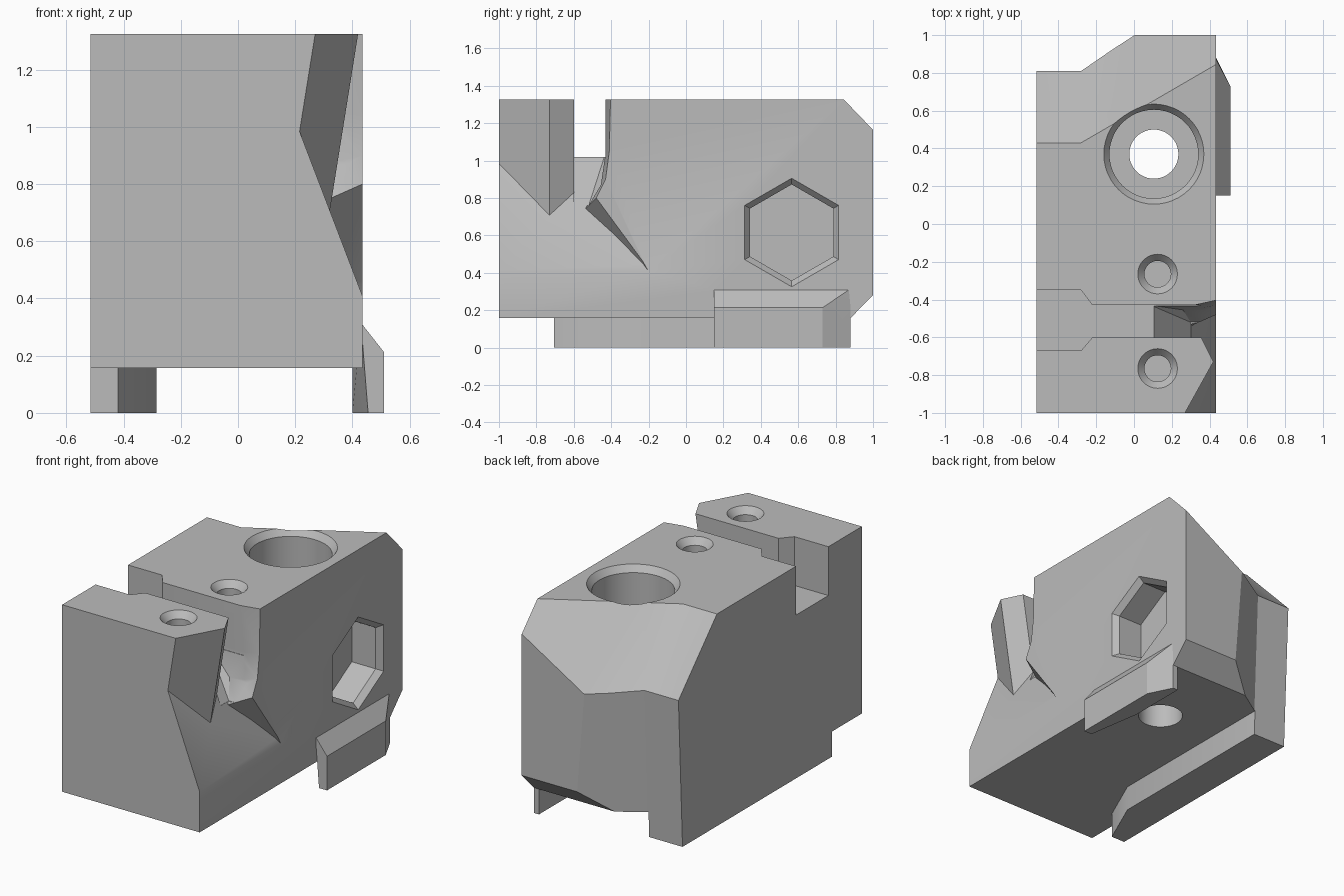
import bpy, bmesh
from math import cos, sin, tau, radians

cube = bpy.data.objects.get("Cube")
if cube:
    bpy.data.objects.remove(cube, do_unlink=True)

grey = bpy.data.materials.new("machined grey")
grey.use_nodes = True
colour = (0.5, 0.5, 0.5, 1)
grey.diffuse_color = colour
grey.node_tree.nodes["Principled BSDF"].inputs["Base Color"].default_value = colour


def finish(name, bm):
    bmesh.ops.recalc_face_normals(bm, faces=bm.faces)
    mesh = bpy.data.meshes.new(name)
    bm.to_mesh(mesh)
    bm.free()
    mesh.materials.append(grey)
    obj = bpy.data.objects.new(name, mesh)
    bpy.context.collection.objects.link(obj)
    return obj


def loft(name, rings):
    """Closed solid through rings that have equal point counts."""
    bm = bmesh.new()
    loops = [[bm.verts.new(p) for p in ring] for ring in rings]
    for a, b in zip(loops, loops[1:]):
        for i in range(len(a)):
            j = (i + 1) % len(a)
            bm.faces.new((a[i], a[j], b[j], b[i]))
    bm.faces.new(loops[0])
    bm.faces.new(loops[-1])
    return finish(name, bm)


def hull(name, points):
    bm = bmesh.new()
    for p in points:
        bm.verts.new(p)
    out = bmesh.ops.convex_hull(bm, input=bm.verts)
    loose = {g for g in out["geom_interior"] + out["geom_unused"]
             if isinstance(g, bmesh.types.BMVert)}
    bmesh.ops.delete(bm, geom=list(loose), context='VERTS')
    bmesh.ops.dissolve_limit(bm, angle_limit=0.01, verts=bm.verts, edges=bm.edges)
    return finish(name, bm)


def at_z(plan, z):
    return [(x, y, z) for x, y in plan]


def at_x(section, x):
    return [(x, y, z) for y, z in section]


def combine(target, tool, mode='DIFFERENCE'):
    mod = target.modifiers.new(mode.lower(), 'BOOLEAN')
    mod.operation, mod.solver, mod.object = mode, 'EXACT', tool
    bpy.ops.object.select_all(action='DESELECT')
    bpy.context.view_layer.objects.active = target
    target.select_set(True)
    bpy.ops.object.modifier_apply(modifier=mod.name)
    bpy.data.objects.remove(tool, do_unlink=True)


def bore(name, x, y, profile, n=48):
    return loft(name, [[(x + r * cos(tau * i / n), y + r * sin(tau * i / n), z)
                        for i in range(n)] for r, z in profile])


TOP = 1.325


# Main block with drafted rear faces
def block_plan(back, corner):
    return [(-0.515, -1), (0.435, -1), (0.435, 1), (corner, 1), (-0.28, back), (-0.515, back)]


body = loft("clamp_body", [at_z(block_plan(0.77, 0.075), 0),
                           at_z(block_plan(0.827, -0.03), TOP)])

# Underside step, leaving a long foot along one side
under = [(-0.7, -1.2), (0.7, -1.2), (0.7, 1.2), (-0.285, 1.2),
         (-0.285, -0.4), (-0.42, -0.705), (-0.7, -0.705)]
combine(body, loft("underside_cut", [at_z(under, -0.1), at_z(under, 0.157)]))

# Rear top slopes: a straight one and an angled one sharing a crease
slope = [(-0.28, 0.43, TOP), (-0.28, 1.2, 0.524), (-0.7, 0.43, TOP), (-0.7, 1.2, 0.524),
         (0.635, 0.961, TOP), (0.635, 1.731, 0.524)]
combine(body, hull("rear_slope_cut", slope + [(x, y, z + 0.9) for x, y, z in slope]))

# Rear lower chamfer
chamfer = [(0.84, 0.117), (1.08, 0.362), (1.08, 0.117)]
combine(body, loft("rear_chamfer_cut", [at_x(chamfer, -0.7), at_x(chamfer, 0.7)]))

# Side relief: sloping face stopped by a diagonal wall, around the front jaw
outer = [(-1.2, 0.3), (-0.14, 0.3), (-0.23, 0.46), (-0.48, 0.8),
         (-0.43, 0.9), (-0.41, 1.05), (-0.4, 1.5), (-1.2, 1.5)]
inner = [(-1.2, 0.3), (-0.2, 0.3), (-0.3, 0.44), (-0.54, 0.74),
         (-0.47, 0.87), (-0.44, 1.02), (-0.43, 1.5), (-1.2, 1.5)]
relief = loft("relief_cut", [at_x(inner, 0.0), at_x(inner, 0.3),
                             at_x(outer, 0.435), at_x(outer, 0.6)])
ramp = [(0.477, 0.3), (0.018, 1.5), (0.018, 1.6), (0.7, 1.6), (0.7, 0.3)]
combine(relief, loft("ramp_side", [[(x, y, z) for x, z in ramp] for y in (-1.4, 0.2)]),
        'INTERSECT')


def jaw_plan(z):
    s = 0.16 * (z - TOP)
    return [(-0.3, -1.3, z), (0.103 + s, -1.3, z), (0.42 + s, -0.73, z),
            (0.355 + s, -0.6, z), (-0.3, -0.6, z)]


combine(relief, loft("front_jaw", [jaw_plan(0.2), jaw_plan(1.7)]))
combine(body, relief)

# Cross slot with a widened mouth, and its drop towards the ramp
slot = [(-0.7, -0.35), (-0.28, -0.35), (-0.22, -0.43), (0.6, -0.43),
        (0.6, -0.6), (-0.22, -0.6), (-0.28, -0.67), (-0.7, -0.67)]
combine(body, loft("slot_cut", [at_z(slot, 1.02), at_z(slot, 1.6)]))
drop = []
for x, z, wall in ((0.09, 1.04, -0.43), (0.26, 0.87, -0.455), (0.3, 0.76, -0.52)):
    drop += [(x, -0.6, z), (x, wall, z), (0.5, -0.6, z), (0.5, wall, z)]
combine(body, hull("slot_drop_cut", drop))

# Large stepped bore and two small countersunk holes
combine(body, bore("main_bore_cut", 0.105, 0.37,
                   [(0.13, -0.1), (0.13, 0.93), (0.235, 0.93), (0.235, TOP - 0.04),
                    (0.265, TOP), (0.265, 1.5)]))
for y in (-0.265, -0.765):
    combine(body, bore("screw_hole_cut", 0.125, y,
                       [(0.07, 0.95), (0.07, TOP - 0.04), (0.105, TOP), (0.105, 1.5)], 32))

# Hexagonal pocket in the side
hexagon = [[(x, 0.565 + r * sin(tau * i / 6), 0.615 + r * cos(tau * i / 6)) for i in range(6)]
           for r, x in ((0.257, 0.235), (0.257, 0.4), (0.29, 0.435), (0.29, 0.6))]
combine(body, loft("hex_pocket_cut", hexagon))

# Small side lip with a bevelled top and tapered rear end
lip = [(0.455, 0.15), (0.51, 0.15), (0.51, 0.73), (0.435, 0.88), (0.4, 0.88), (0.4, 0.5)]
combine(body, hull("side_lip", at_z(lip, 0) + at_z(lip, 0.213)
                   + [(0.43, 0.15, 0.315), (0.43, 0.88, 0.315)]), 'UNION')

# One grey, smooth bores, crisp edges
body.data.materials.clear()
body.data.materials.append(grey)
for face in body.data.polygons:
    face.material_index = 0
bpy.ops.object.select_all(action='DESELECT')
body.select_set(True)
bpy.context.view_layer.objects.active = body
bpy.ops.object.shade_smooth_by_angle(angle=radians(25))
